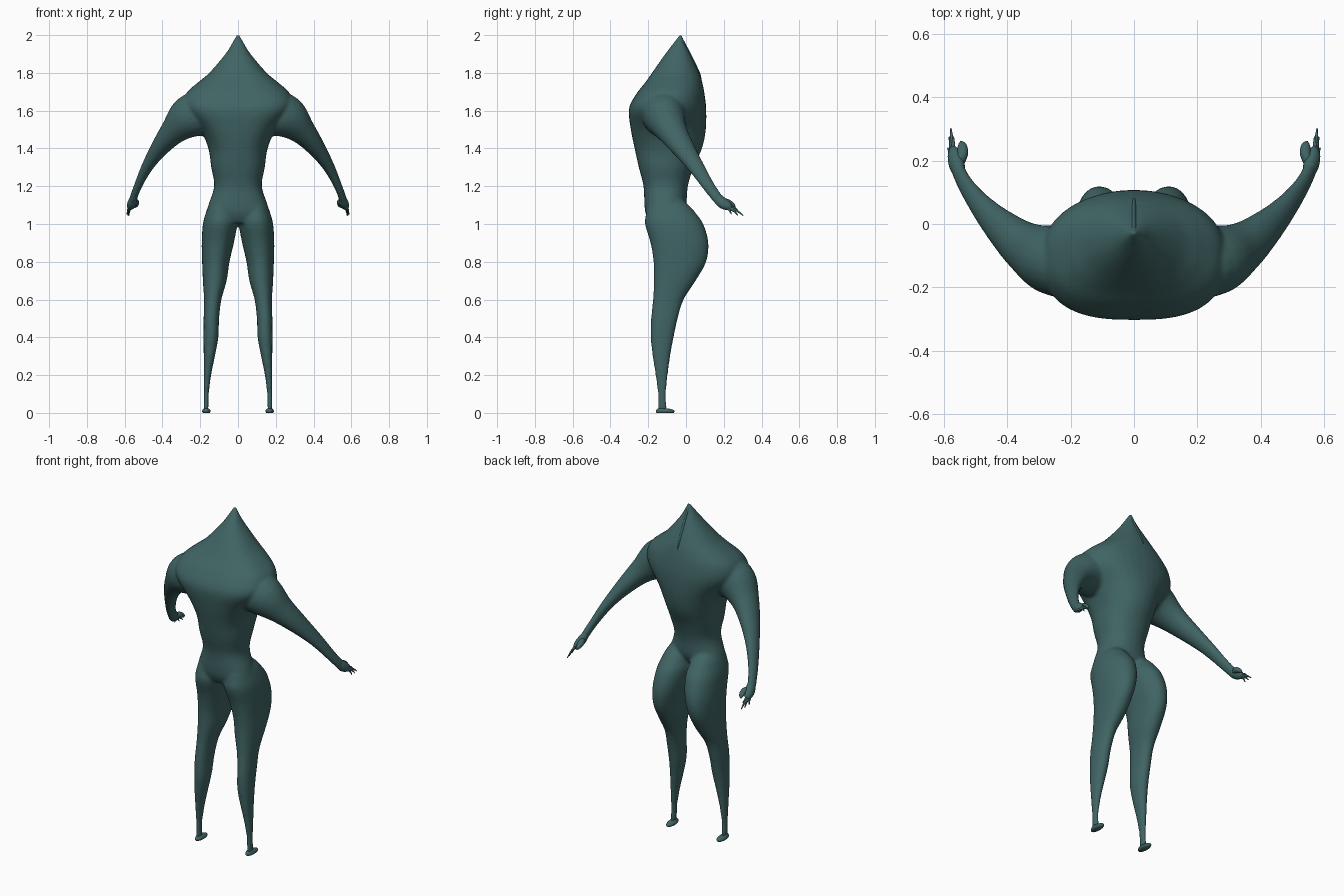
import bpy, bmesh
from math import cos, sin, pi
from mathutils import Vector

skin = bpy.data.materials.new("teal_skin")
skin.diffuse_color = (0.052, 0.128, 0.128, 1)


def smooth_rows(rows, n=5):
    """Catmull-Rom interpolation of rows of numbers."""
    out = []
    for i in range(len(rows) - 1):
        a, b = rows[max(i - 1, 0)], rows[i]
        c, d = rows[i + 1], rows[min(i + 2, len(rows) - 1)]
        for k in range(n):
            t = k / n
            out.append([0.5 * (2*q + (r - p)*t + (2*p - 5*q + 4*r - s)*t*t + (3*q - p - 3*r + s)*t**3)
                        for p, q, r, s in zip(a, b, c, d)])
    return out + [list(rows[-1])]


def loft(bm, rings):
    vs = [[bm.verts.new(p) for p in r] for r in rings]
    n = len(vs[0])
    for a, b in zip(vs, vs[1:]):
        for i in range(n):
            bm.faces.new((a[i], a[(i + 1) % n], b[(i + 1) % n], b[i]))
    bm.faces.new(vs[0][::-1])
    bm.faces.new(vs[-1])


def slices(bm, rows, side=1, n=36):
    """Loft of horizontal slices: z, x0, x1, y0, y1, front squareness power."""
    rings = []
    for z, x0, x1, y0, y1, power in smooth_rows(rows):
        ring = []
        for i in range(n):
            c, s = cos(2*pi*i/n), sin(2*pi*i/n)
            e = power if s < 0 else 0.95
            c, s = (abs(w)**e * (1 if w > 0 else -1) for w in (c, s))
            ring.append((side*((x0 + x1)/2 + c*(x1 - x0)/2), (y0 + y1)/2 + s*(y1 - y0)/2, z))
        rings.append(ring)
    loft(bm, rings)


def limb(bm, rows, side=1, n=20, steps=5):
    """Loft along a path: x, y, z, radius seen from front, radius in depth."""
    pts = smooth_rows(rows, steps)
    rings = []
    for i, p in enumerate(pts):
        d = Vector(pts[min(i + 1, len(pts) - 1)][:3]) - Vector(pts[max(i - 1, 0)][:3])
        u = d.cross(Vector((0, 1, 0))).normalized()
        v = d.cross(u).normalized()
        ring = [Vector(p[:3]) + u*p[3]*cos(2*pi*k/n) + v*p[4]*sin(2*pi*k/n) for k in range(n)]
        rings.append([(side*q.x, q.y, q.z) for q in ring])
    loft(bm, rings)


def finish(bm, name):
    bmesh.ops.recalc_face_normals(bm, faces=bm.faces)
    for f in bm.faces:
        f.smooth = True
    me = bpy.data.meshes.new(name)
    bm.to_mesh(me)
    bm.free()
    me.materials.append(skin)
    ob = bpy.data.objects.new(name, me)
    bpy.context.collection.objects.link(ob)
    return ob


# Torso rising to a pointed head: z, half width, front y, back y, squareness
torso = [(1.005, 0.10, -0.19, -0.08, 0.9), (1.05, 0.16, -0.212, -0.03, 0.85), (1.1, 0.157, -0.22, 0.0, 0.85),
         (1.2, 0.126, -0.225, 0.01, 0.85), (1.3, 0.142, -0.25, 0.04, 0.85), (1.4, 0.157, -0.272, 0.085, 0.85),
         (1.5, 0.2, -0.292, 0.105, 0.75), (1.61, 0.285, -0.302, 0.107, 0.7), (1.69, 0.275, -0.262, 0.098, 0.7),
         (1.75, 0.212, -0.215, 0.086, 0.75), (1.8, 0.152, -0.18, 0.07, 0.8), (1.9, 0.067, -0.11, 0.022, 0.85),
         (1.96, 0.03, -0.065, -0.008, 0.9), (2.002, 0.008, -0.035, -0.02, 0.95)]
# Legs with large rear thighs: z, inner x, outer x, front y, back y
leg = [(1.16, 0.06, 0.11, -0.16, -0.06), (1.1, 0.02, 0.154, -0.2, 0.015), (1.06, 0.01, 0.17, -0.21, 0.05),
       (1.0, 0.004, 0.186, -0.217, 0.092), (0.9, 0.022, 0.192, -0.188, 0.119),
       (0.8, 0.045, 0.19, -0.172, 0.107), (0.7, 0.06, 0.186, -0.17, 0.052),
       (0.6, 0.088, 0.18, -0.175, -0.012), (0.5, 0.1, 0.182, -0.185, -0.043),
       (0.4, 0.104, 0.182, -0.187, -0.065), (0.3, 0.122, 0.182, -0.177, -0.083),
       (0.2, 0.142, 0.182, -0.162, -0.096), (0.1, 0.154, 0.182, -0.15, -0.105),
       (0.015, 0.156, 0.182, -0.15, -0.1)]
# Arms reaching back and down
arm = [(0.12, -0.11, 1.60, 0.10, 0.12), (0.245, -0.115, 1.572, 0.118, 0.115),
       (0.34, -0.075, 1.492, 0.073, 0.083), (0.42, -0.01, 1.395, 0.047, 0.06),
       (0.482, 0.055, 1.30, 0.031, 0.044), (0.53, 0.12, 1.20, 0.022, 0.034),
       (0.558, 0.175, 1.125, 0.021, 0.029)]

bm = bmesh.new()
slices(bm, [(z, -w, w, a, b, p) for z, w, a, b, p in torso])
for s in (1, -1):
    slices(bm, [(*r, 0.9) for r in leg], s)
    limb(bm, arm, s)
body = finish(bm, "body")
rm = body.modifiers.new("fuse", 'REMESH')
rm.mode = 'VOXEL'
rm.voxel_size = 0.008
rm.use_smooth_shade = True
sm = body.modifiers.new("soften", 'SMOOTH')
sm.factor = 0.5
sm.iterations = 12

foot = [(0, 0.15, 0.186, -0.155, -0.065), (0.008, 0.145, 0.19, -0.16, -0.06),
        (0.016, 0.147, 0.188, -0.157, -0.066), (0.024, 0.155, 0.182, -0.15, -0.095)]
for s, tag in ((1, "right"), (-1, "left")):
    # Flat little foot
    bm = bmesh.new()
    slices(bm, [(*r, 1) for r in foot], s, 20)
    finish(bm, tag + "_foot")

    # Palm, thumb and long clawed fingers
    bm = bmesh.new()
    limb(bm, [(0.55, 0.16, 1.145, 0.018, 0.025), (0.56, 0.19, 1.114, 0.024, 0.03),
              (0.568, 0.222, 1.095, 0.02, 0.024), (0.573, 0.24, 1.085, 0.008, 0.012)], s)
    limb(bm, [(0.555, 0.185, 1.12, 0.015, 0.015), (0.542, 0.22, 1.115, 0.018, 0.017),
              (0.542, 0.248, 1.1, 0.014, 0.012), (0.547, 0.26, 1.087, 0.003, 0.003)], s, 10)
    for x, y, z in ((0.588, 0.24, 1.05), (0.583, 0.275, 1.045),
                    (0.578, 0.302, 1.045), (0.57, 0.275, 1.072)):
        base = Vector((0.572, 0.205, 1.095)).lerp(Vector((x, y, z)), 0.12)
        mid = base.lerp(Vector((x, y, z)), 0.55) + Vector((0, 0.004, 0.006))
        limb(bm, [(*base, 0.01, 0.01), (*mid, 0.006, 0.006), (x, y, z, 0.002, 0.002)], s, 8)
    finish(bm, tag + "_hand")

# Thin crest down the back of the head
bm = bmesh.new()
limb(bm, [(0, -0.025, 1.985, 0.006, 0.006), (0, 0.018, 1.9, 0.007, 0.008),
          (0, 0.066, 1.8, 0.006, 0.008), (0, 0.08, 1.76, 0.003, 0.003)], 1, 10)
finish(bm, "head_crest")
